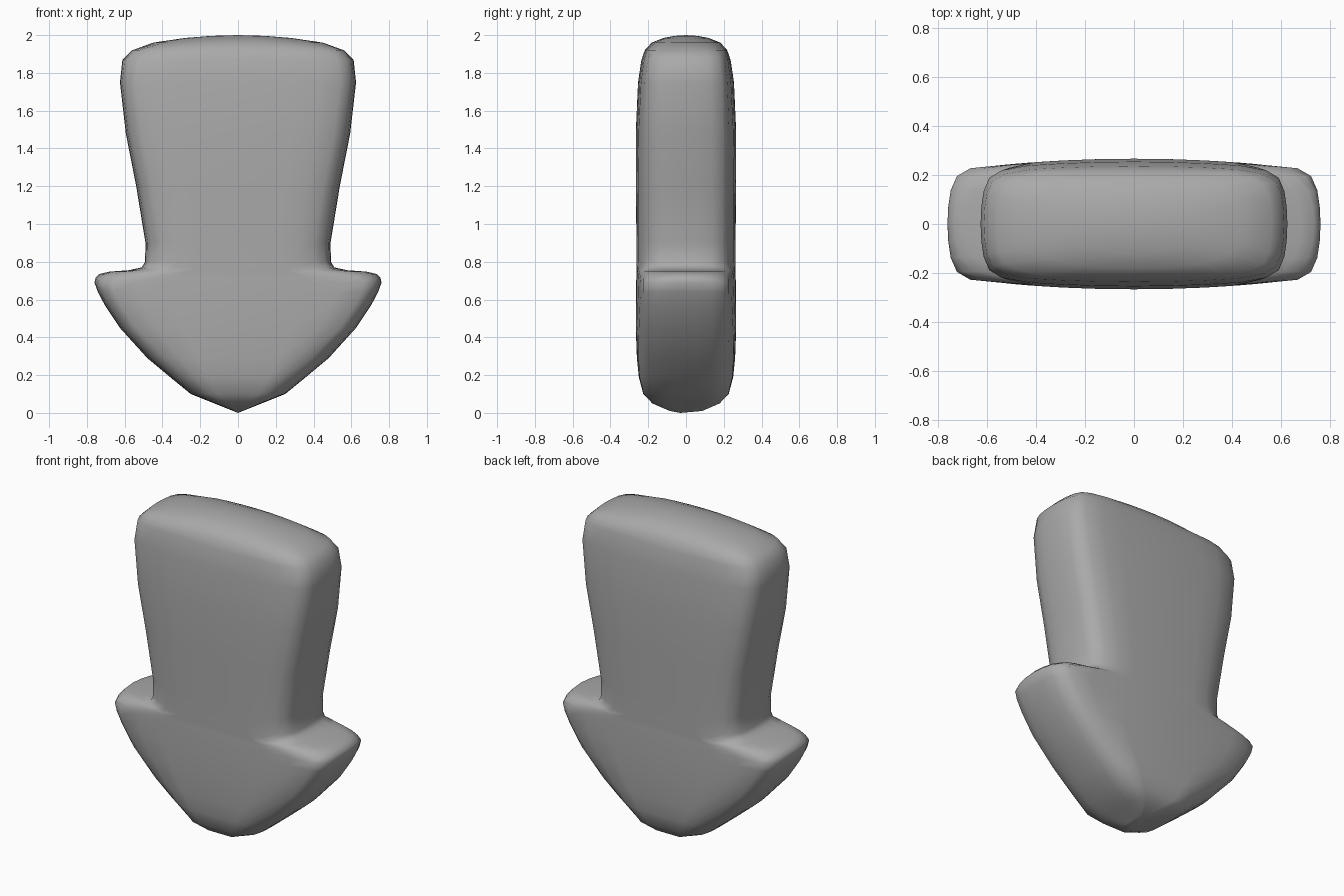
import bpy, bmesh
from math import sin, cos, pi

if "Cube" in bpy.data.objects:
    bpy.data.objects.remove(bpy.data.objects["Cube"])

# Horizontal slices: height, half width, half depth, corner softness
SLICES = [
    (0.01, 0.025, 0.085, 1), (0.05, 0.125, 0.178, 1),
    (0.10, 0.25, 0.226, 1.1), (0.19, 0.36, 0.25, 1.1), (0.29, 0.48, 0.26, 1.1),
    (0.45, 0.625, 0.266, 1), (0.57, 0.705, 0.266, 1), (0.64, 0.742, 0.265, 1),
    (0.69, 0.76, 0.264, 1.1), (0.715, 0.754, 0.263, 1.6), (0.735, 0.735, 0.262, 2.2),
    (0.748, 0.68, 0.262, 2.2), (0.755, 0.58, 0.262, 1.5), (0.77, 0.51, 0.262, 1.1),
    (0.80, 0.492, 0.262, 1), (0.90, 0.49, 0.262, 1), (1.20, 0.539, 0.266, 1),
    (1.48, 0.594, 0.266, 1), (1.75, 0.625, 0.254, 1), (1.87, 0.612, 0.236, 1),
    (1.92, 0.56, 0.218, 1), (1.96, 0.45, 0.182, 1), (1.985, 0.28, 0.12, 1),
    (1.996, 0.14, 0.06, 1),
]


def quarter(z, w, d, soft):
    """Quarter outline from the side (y=0) to the middle of the face (x=0)."""
    s = soft * min(1, w / 0.45)
    pts = [(w - s * i, d * f) for i, f in
           ((0, 0), (0.003, 0.27), (0.012, 0.52), (0.035, 0.74), (0.085, 0.86))]
    x = pts[-1][0]
    # The broad faces follow one gentle dome across the width
    pts += [(x * t, d * (1 - 0.33 * (x * t) ** 2)) for t in (0.8, 0.55, 0.28, 0)]
    # Slices turn elliptical towards the crown
    e = min(1, max(0, (z - 1.92) / 0.07))
    return [(x * (1 - e) + e * w * cos(i * pi / 16), y * (1 - e) + e * d * sin(i * pi / 16))
            for i, (x, y) in enumerate(pts)]


def ring(z, w, d, soft):
    q = quarter(z, w, d, soft)
    half = q + [(-x, y) for x, y in q[-2::-1]]
    return half + [(x, -y) for x, y in half[-2:0:-1]]


# Down-pointing arrow body lofted through the slices
bm = bmesh.new()
rings = [[bm.verts.new((x, y, s[0])) for x, y in ring(*s)] for s in SLICES]
n = len(rings[0])
for a, b in zip(rings, rings[1:]):
    for i in range(n):
        j = (i + 1) % n
        bm.faces.new((a[i], a[j], b[j], b[i]))
# Close the tip and the crown
for end, y, z in ((rings[0], -0.03, 0), (rings[-1], 0, 2)):
    apex = bm.verts.new((0, y, z))
    for i in range(n):
        bm.faces.new((end[i], end[(i + 1) % n], apex))
bmesh.ops.recalc_face_normals(bm, faces=bm.faces)
for f in bm.faces:
    f.smooth = True

mesh = bpy.data.meshes.new("arrow_body")
bm.to_mesh(mesh)
bm.free()
obj = bpy.data.objects.new("arrow_body", mesh)
bpy.context.collection.objects.link(obj)

# Dark grey finish
mat = bpy.data.materials.new("dark_grey")
mat.diffuse_color = (0.4, 0.4, 0.4, 1)
mat.use_nodes = True
mat.node_tree.nodes["Principled BSDF"].inputs["Base Color"].default_value = mat.diffuse_color
mesh.materials.append(mat)
